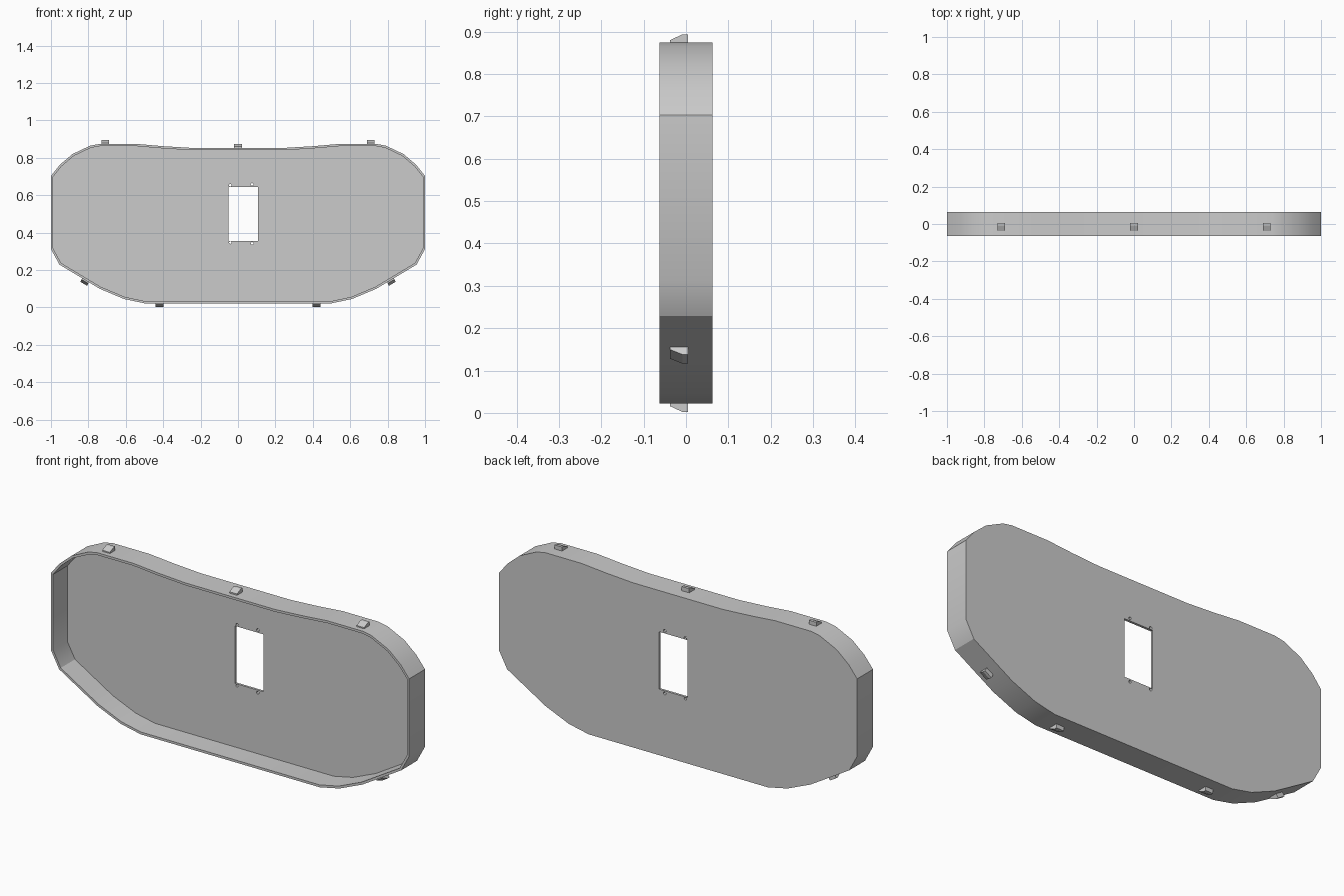
import bpy, bmesh, math
from mathutils import Vector

cube = bpy.data.objects.get("Cube")
if cube:
    bpy.data.objects.remove(cube)

FRONT, BACK, WALL = -0.063, 0.063, 0.012

grey = bpy.data.materials.new("plain grey")
grey.use_nodes = True
grey.diffuse_color = (0.6, 0.6, 0.6, 1)
grey.node_tree.nodes["Principled BSDF"].inputs["Base Color"].default_value = (0.6, 0.6, 0.6, 1)


def make_object(name, bm):
    bmesh.ops.recalc_face_normals(bm, faces=bm.faces)
    mesh = bpy.data.meshes.new(name)
    bm.to_mesh(mesh)
    bm.free()
    mesh.materials.append(grey)
    obj = bpy.data.objects.new(name, mesh)
    bpy.context.collection.objects.link(obj)
    return obj


def extrude(bm, points, offset):
    """Extrude a closed loop of 3D points; returns the moved cap."""
    face = bm.faces.new([bm.verts.new(p) for p in points])
    new = bmesh.ops.extrude_face_region(bm, geom=[face], use_keep_orig=True)["geom"]
    bmesh.ops.translate(bm, vec=offset, verts=[g for g in new if isinstance(g, bmesh.types.BMVert)])
    return next(g for g in new if isinstance(g, bmesh.types.BMFace))


# Tray: right half of the outline from top to bottom, mirrored
half = [(0.25, 0.853), (0.4, 0.862), (0.54, 0.874), (0.74, 0.874), (0.79, 0.865),
        (0.885, 0.82), (0.952, 0.763), (1.0, 0.703), (1.0, 0.312), (0.955, 0.229),
        (0.815, 0.145), (0.74, 0.1), (0.61, 0.045), (0.5, 0.022)]
outline = half + [(-x, z) for x, z in reversed(half)]
bm = bmesh.new()
front = extrude(bm, [(x, BACK, z) for x, z in outline], (0, FRONT - BACK, 0))
bmesh.ops.recalc_face_normals(bm, faces=bm.faces)

# Rim and hollow inside
bmesh.ops.inset_region(bm, faces=[front], thickness=WALL, use_even_offset=True)
floor = bmesh.ops.extrude_face_region(bm, geom=[front])["geom"]
bmesh.ops.translate(bm, vec=(0, BACK - FRONT - WALL, 0),
                    verts=[g for g in floor if isinstance(g, bmesh.types.BMVert)])
if front.is_valid:
    bmesh.ops.delete(bm, geom=[front], context='FACES_ONLY')
tray = make_object("tray", bm)

# Window and four screw holes through the back plate
bm = bmesh.new()
loops = [[(-0.052, 0.355), (0.107, 0.355), (0.107, 0.645), (-0.052, 0.645)]]
for cx, cz in [(-0.041, 0.653), (0.075, 0.658), (-0.041, 0.347), (0.075, 0.342)]:
    loops.append([(cx + 0.007 * math.cos(a), cz + 0.007 * math.sin(a))
                  for a in (math.tau * i / 16 for i in range(16))])
for loop in loops:
    extrude(bm, [(x, 0.03, z) for x, z in loop], (0, 0.06, 0))
cutter = make_object("hole_cutter", bm)
cutter.hide_render = True
mod = tray.modifiers.new("holes", 'BOOLEAN')
mod.operation, mod.solver, mod.object = 'DIFFERENCE', 'EXACT', cutter
bpy.context.view_layer.objects.active = tray
bpy.ops.object.modifier_apply(modifier=mod.name)
bpy.data.objects.remove(cutter)

bpy.ops.object.select_all(action='DESELECT')
tray.select_set(True)
bpy.ops.object.shade_smooth_by_angle(angle=math.radians(30))


# Wedge-shaped snap tabs around the rim: position and outward tilt
def snap_tab(name, x, z, tilt):
    out = Vector((math.sin(tilt), 0, math.cos(tilt)))
    side = Vector((math.cos(tilt), 0, -math.sin(tilt)))
    profile = [(-0.038, -0.004), (-0.038, 0.006), (-0.008, 0.02), (0.005, 0.02), (0.005, -0.004)]
    base = Vector((x, 0, z)) - side * 0.021
    bm = bmesh.new()
    extrude(bm, [base + out * h + Vector((0, y, 0)) for y, h in profile], side * 0.042)
    make_object(name, bm)


snap_tab("top_middle_tab", 0, 0.854, 0)
for s, label in ((1, "left"), (-1, "right")):
    snap_tab(f"top_{label}_tab", s * 0.71, 0.874, 0)
    snap_tab(f"lower_{label}_tab", s * 0.815, 0.144, s * math.radians(149))
    snap_tab(f"bottom_{label}_tab", s * 0.42, 0.022, math.pi)
